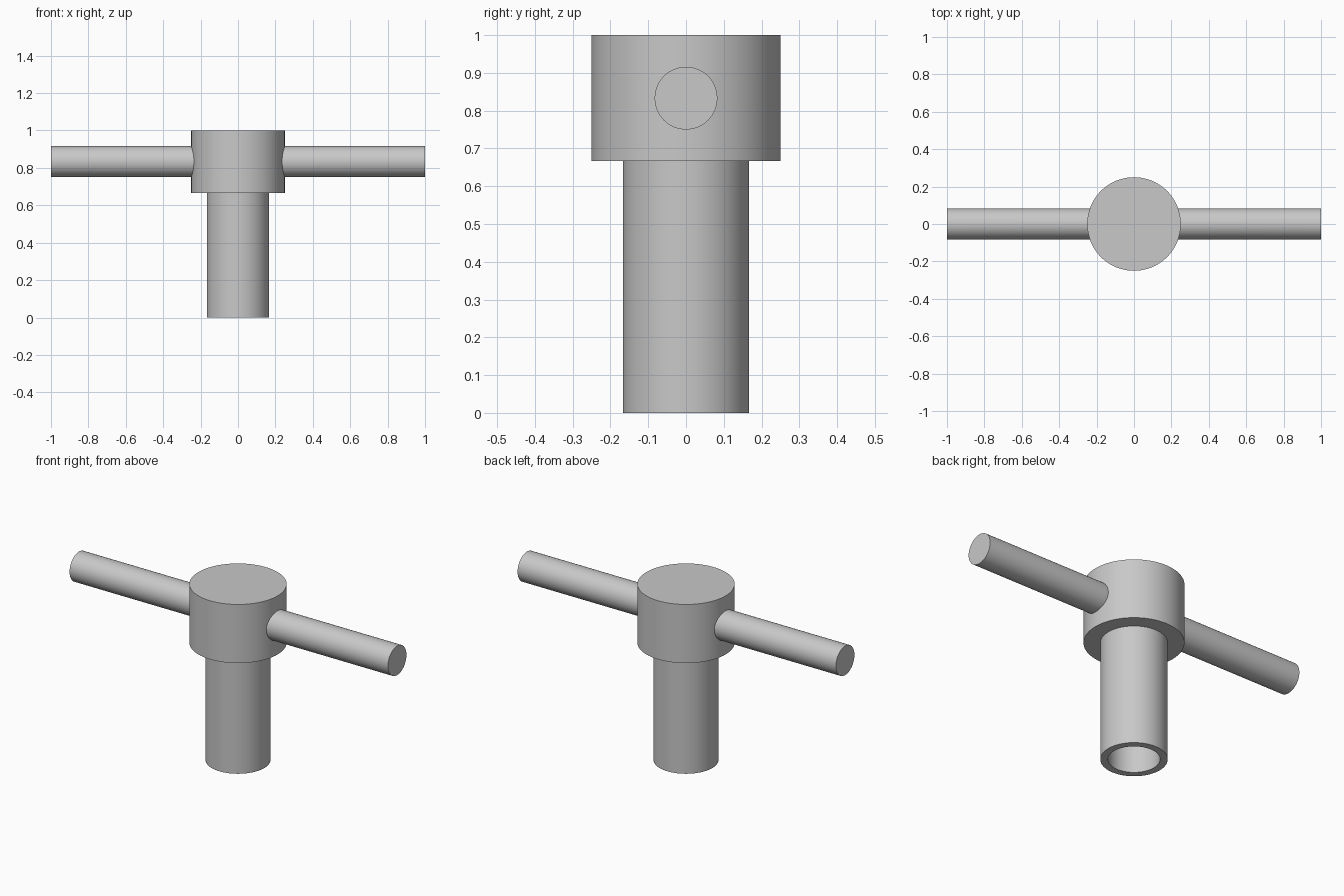
import bpy
import bmesh
import math
from mathutils import Matrix, Vector

cube = bpy.data.objects.get("Cube")
if cube:
    bpy.data.objects.remove(cube, do_unlink=True)

SIDES = 96
COLLAR_R, STEM_R, BORE_R, BAR_R = 0.25, 0.167, 0.129, 0.083
TOP, COLLAR_Z, BAR_Z = 1.0, 0.667, 0.833

steel = bpy.data.materials.new("light grey metal")
steel.use_nodes = True
grey = (0.58, 0.58, 0.58, 1)
steel.diffuse_color = grey
steel.node_tree.nodes["Principled BSDF"].inputs["Base Color"].default_value = grey


def finish(name, bm):
    """Turn a bmesh into a smooth-shaded object with crisp rims."""
    bmesh.ops.recalc_face_normals(bm, faces=bm.faces)
    mesh = bpy.data.meshes.new(name)
    bm.to_mesh(mesh)
    bm.free()
    mesh.materials.append(steel)
    obj = bpy.data.objects.new(name, mesh)
    bpy.context.collection.objects.link(obj)
    bpy.ops.object.select_all(action='DESELECT')
    obj.select_set(True)
    bpy.context.view_layer.objects.active = obj
    bpy.ops.object.shade_smooth_by_angle(angle=math.radians(35))
    return obj


# Hub: stem with a blind bore underneath and a wider collar on top
profile = [(0, COLLAR_Z), (BORE_R, COLLAR_Z), (BORE_R, 0), (STEM_R, 0),
           (STEM_R, COLLAR_Z), (COLLAR_R, COLLAR_Z), (COLLAR_R, TOP), (0, TOP)]
bm = bmesh.new()
verts = [bm.verts.new((r, 0, z)) for r, z in profile]
edges = [bm.edges.new(pair) for pair in zip(verts, verts[1:])]
bmesh.ops.spin(bm, geom=verts + edges, cent=(0, 0, 0), axis=(0, 0, 1),
               angle=math.tau, steps=SIDES, use_duplicate=False)
bmesh.ops.remove_doubles(bm, verts=bm.verts, dist=0.0001)
finish("hub", bm)

# Handle bars: inner ends shaped to meet the round collar
for name, side in (("left_handle", 1), ("right_handle", -1)):
    bm = bmesh.new()
    turn = Matrix.Translation((side * 0.5, 0, BAR_Z)) @ Matrix.Rotation(math.pi / 2, 4, 'Y')
    bmesh.ops.create_cone(bm, cap_ends=True, segments=64, radius1=BAR_R,
                          radius2=BAR_R, depth=1, matrix=turn)
    inner = [f for f in bm.faces if f.normal.dot(Vector((side, 0, 0))) < -0.9]
    inner += [f for f in bm.faces if len(f.verts) > 4
              and abs(f.calc_center_median().x) < 0.1 and f not in inner]
    bmesh.ops.delete(bm, geom=inner, context='FACES_ONLY')
    for v in bm.verts:
        if abs(v.co.x) < 0.1:
            v.co.x = side * (math.sqrt(COLLAR_R ** 2 - v.co.y ** 2) - 0.002)
    finish(name, bm)
